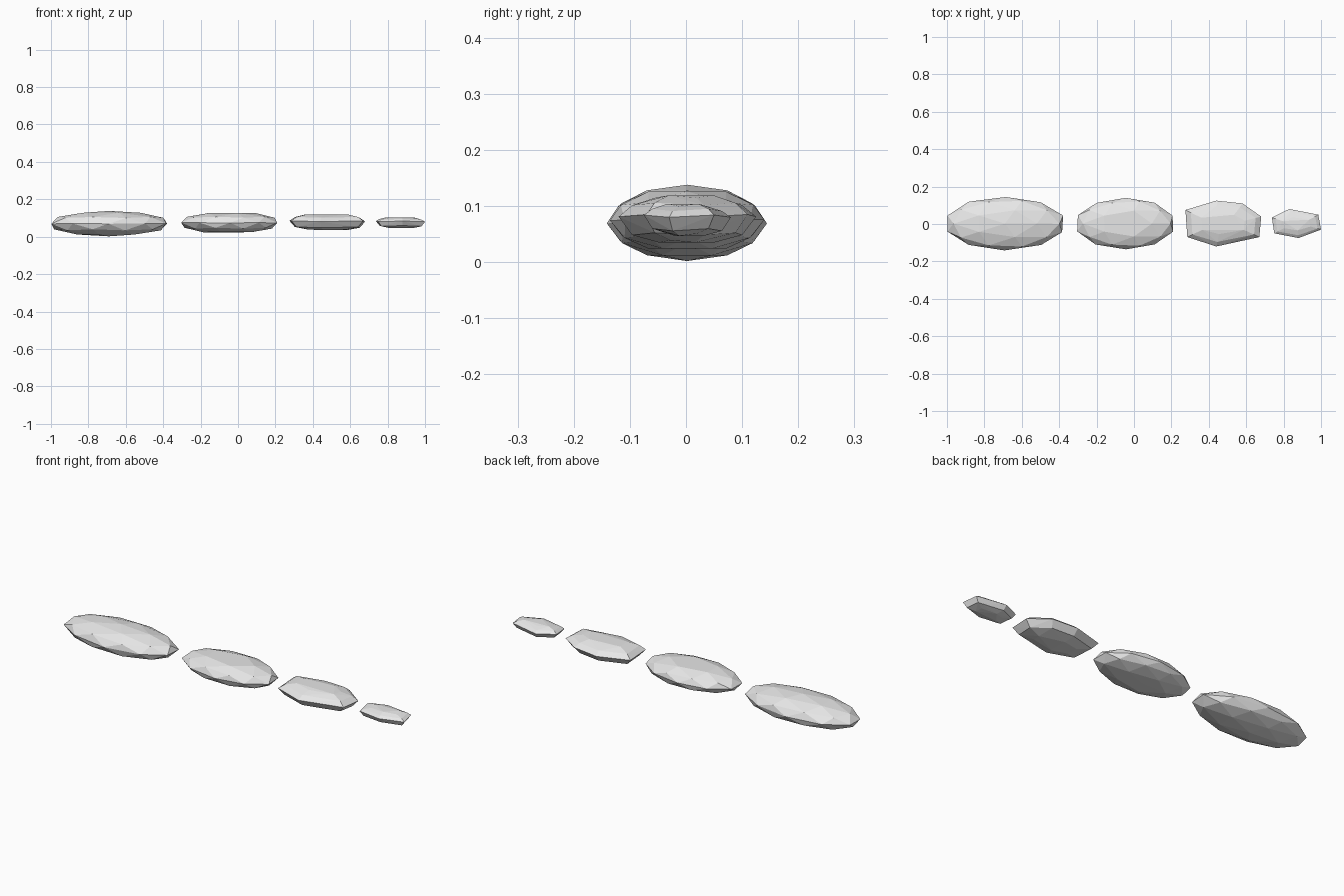
import bpy, bmesh, random
from mathutils import Vector

random.seed(4)
cube = bpy.data.objects.get("Cube")
if cube:
    bpy.data.objects.remove(cube)

stone = bpy.data.materials.new("pale_grey_stone")
stone.use_nodes = True
GREY = (0.8, 0.8, 0.8, 1)
stone.diffuse_color = GREY
stone.node_tree.nodes["Principled BSDF"].inputs["Base Color"].default_value = GREY


def finish(name, bm):
    bmesh.ops.recalc_face_normals(bm, faces=bm.faces)
    mesh = bpy.data.meshes.new(name)
    bm.to_mesh(mesh)
    bm.free()
    mesh.materials.append(stone)
    obj = bpy.data.objects.new(name, mesh)
    bpy.context.collection.objects.link(obj)


def pebble(name, centre, radii, cap):
    """Faceted, flattened ball with its top and bottom worn down to cap."""
    bm = bmesh.new()
    bmesh.ops.create_icosphere(bm, subdivisions=2, radius=1)
    for v in bm.verts:
        z = max(-cap, min(cap, v.co.z))
        wobble = Vector([random.uniform(-0.015, 0.015) for _ in range(3)])
        p = Vector((v.co.x, v.co.y, z)) + wobble * (1 - abs(z))
        v.co = Vector([c + r * a for c, r, a in zip(centre, radii, p)])
    finish(name, bm)


def chipped_pebble(name, outline, centre, up, down):
    """Convex stone from a plan outline, tapering to worn top and bottom."""
    bm = bmesh.new()
    cx, cy, cz = centre
    # width factor, height of each ring
    rings = [(1, 0.008), (0.8, up * 0.68), (0.45, up),
             (0.8, -down * 0.65), (0.4, -down)]
    for i, (x, y) in enumerate(outline):
        for width, height in rings:
            tilt = 0.002 * (-1) ** i
            bm.verts.new((cx + (x - cx) * width ** 0.7,
                          cy + (y - cy) * width, cz + height + tilt))
    result = bmesh.ops.convex_hull(bm, input=bm.verts)
    loose = [v for v in bm.verts if not v.link_faces]
    bmesh.ops.delete(bm, geom=loose, context='VERTS')
    finish(name, bm)


# Row of stones, from largest to smallest
pebble("large_stone", (-0.69, 0.002, 0.07), (0.326, 0.143, 0.068), 1)
pebble("medium_stone", (-0.045, 0.002, 0.075), (0.268, 0.138, 0.06), 0.85)

chipped_pebble("small_stone",
               [(0.275, 0.075), (0.44, 0.125), (0.58, 0.11), (0.68, 0.04),
                (0.67, -0.07), (0.44, -0.12), (0.285, -0.07)],
               (0.475, 0.0, 0.075), 0.042, 0.038)
chipped_pebble("tiny_stone",
               [(0.737, 0.035), (0.83, 0.08), (0.985, 0.05), (1.0, -0.03),
                (0.88, -0.075), (0.75, -0.05)],
               (0.87, 0.0, 0.074), 0.028, 0.025)
